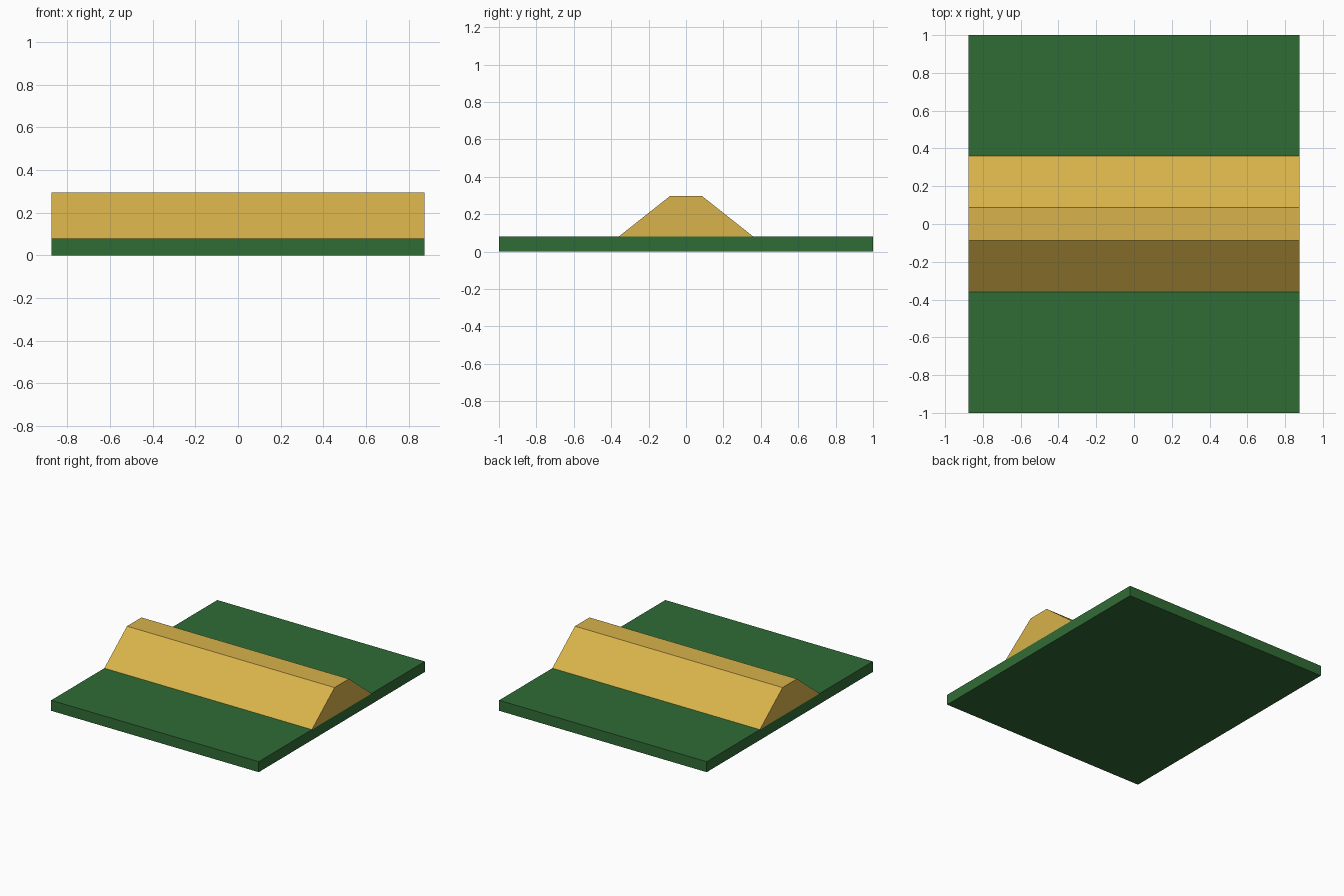
import bpy
import bmesh

if "Cube" in bpy.data.objects:
    bpy.data.objects.remove(bpy.data.objects["Cube"])

HALF_LENGTH = 0.875


def material(name, colour):
    mat = bpy.data.materials.new(name)
    mat.diffuse_color = colour
    mat.use_nodes = True
    mat.node_tree.nodes["Principled BSDF"].inputs["Base Color"].default_value = mat.diffuse_color
    return mat


def extrude_along_x(name, profile, mat):
    """Extrude a (y, z) profile across the full width of the model."""
    bm = bmesh.new()
    face = bm.faces.new([bm.verts.new((-HALF_LENGTH, y, z)) for y, z in profile])
    result = bmesh.ops.extrude_face_region(bm, geom=[face], use_keep_orig=True)
    moved = [g for g in result["geom"] if isinstance(g, bmesh.types.BMVert)]
    bmesh.ops.translate(bm, verts=moved, vec=(2 * HALF_LENGTH, 0, 0))
    bmesh.ops.recalc_face_normals(bm, faces=bm.faces)
    mesh = bpy.data.meshes.new(name)
    bm.to_mesh(mesh)
    bm.free()
    mesh.materials.append(mat)
    obj = bpy.data.objects.new(name, mesh)
    bpy.context.collection.objects.link(obj)
    return obj


green = material("green", (0.03, 0.15, 0.036, 1))
gold = material("gold", (0.69, 0.45, 0.07, 1))

# Flat ground slab
extrude_along_x("base_slab", [(-1, 0), (1, 0), (1, 0.08), (-1, 0.08)], green)

# Flat-topped embankment running across the slab
extrude_along_x("embankment",
                [(-0.36, 0.08), (0.36, 0.08), (0.087, 0.296), (-0.087, 0.296)], gold)
